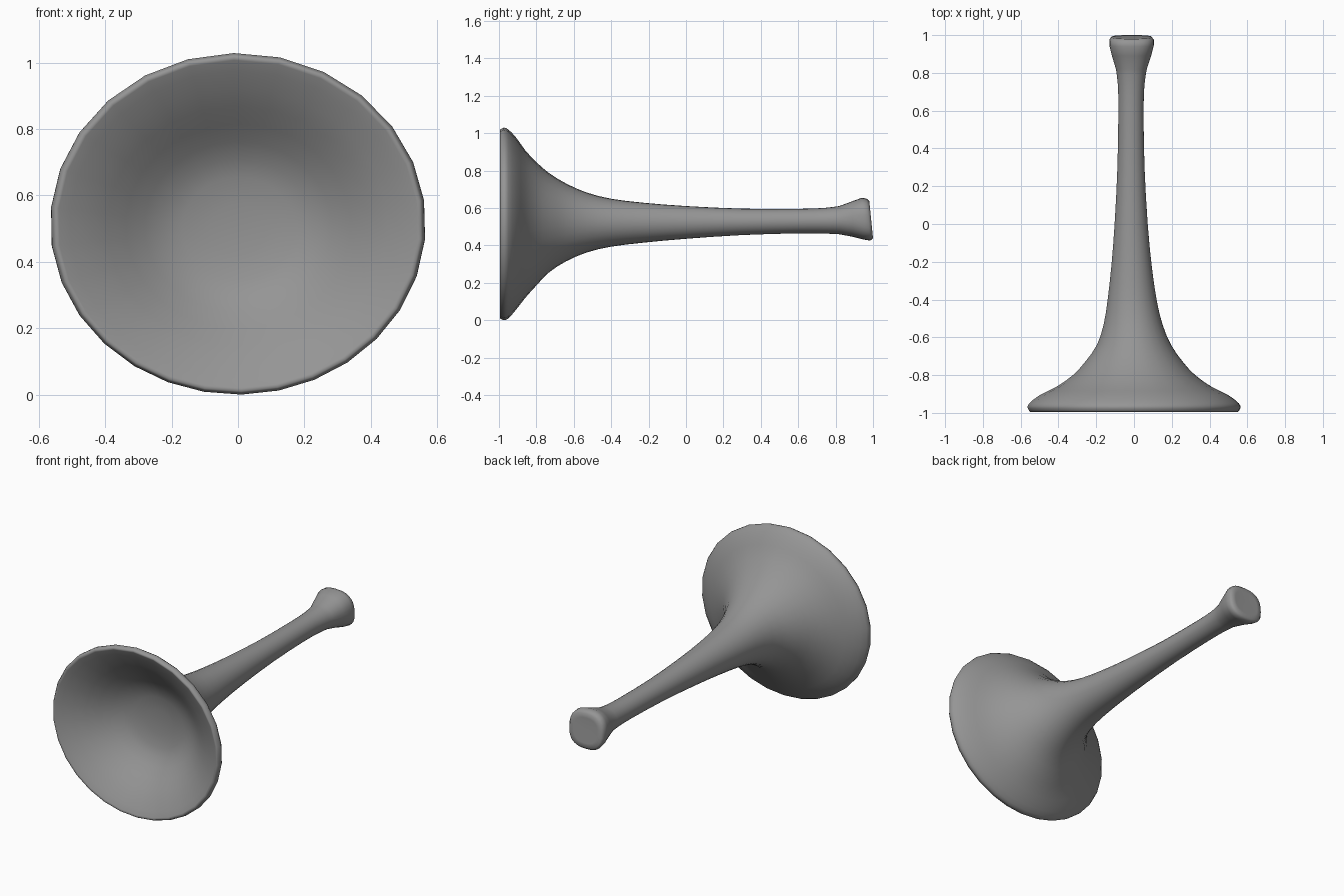
import bpy, bmesh, math

if "Cube" in bpy.data.objects:
    bpy.data.objects.remove(bpy.data.objects["Cube"])

SIDES = 28


def ring(bm, y, cx, rx, top, bottom, tilt=0.0, square=2.0):
    """One cross-section: rounded outline around the horn's long axis."""
    cz, rz = (top + bottom) / 2, (top - bottom) / 2
    verts = []
    for i in range(SIDES):
        t = 2 * math.pi * i / SIDES - 0.02
        a = t + 0.11 * math.sin(t)
        s, c = math.sin(a), math.cos(a)
        u = math.copysign(abs(s) ** (2 / square), s)
        v = math.copysign(abs(c) ** (2 / square), c)
        verts.append(bm.verts.new((cx + rx * u, y + tilt * v, cz + rz * v)))
    return verts


def smooth_rows(rows, steps=2):
    """Catmull-Rom rows in between the given ones."""
    out = []
    for i in range(len(rows) - 1):
        p = [rows[max(i - 1, 0)], rows[i], rows[i + 1], rows[min(i + 2, len(rows) - 1)]]
        for k in range(steps):
            t = k / steps
            out.append(tuple(0.5 * (2 * b + (c - a) * t + (2 * a - 5 * b + 4 * c - d) * t ** 2
                                    + (3 * b - a - 3 * c + d) * t ** 3)
                             for a, b, c, d in zip(*p)))
    return out + [rows[-1]]


def bridge(bm, a, b):
    for i in range(SIDES):
        j = (i + 1) % SIDES
        bm.faces.new((a[i], a[j], b[j], b[i]))


def fan(bm, loop, point):
    tip = bm.verts.new(point)
    for i in range(SIDES):
        bm.faces.new((loop[i], loop[(i + 1) % SIDES], tip))


bm = bmesh.new()
rings = []

# Closed inner bowl of the bell: (y, fraction of rim radius)
for y, f in [(-0.76, 0.15), (-0.77, 0.30), (-0.788, 0.40), (-0.82, 0.50), (-0.862, 0.60),
             (-0.905, 0.70), (-0.943, 0.80), (-0.974, 0.90), (-0.991, 0.96)]:
    cz = 0.515 - 0.02 * (1 - f)
    rings.append(ring(bm, y, 0, 0.565 * f, cz + 0.514 * f, cz - 0.514 * f))

# Outer flare and neck: (y, centre x, half width, top z, bottom z)
outer = [(-0.995, 0, 0.553, 1.018, 0.010), (-0.975, 0, 0.565, 1.029, 0.0),
         (-0.95, 0, 0.558, 1.02, 0.009), (-0.905, 0, 0.50, 0.972, 0.06),
         (-0.86, 0, 0.41, 0.909, 0.118), (-0.80, 0, 0.325, 0.845, 0.185),
         (-0.73, 0, 0.260, 0.785, 0.257), (-0.64, 0, 0.197, 0.73, 0.315),
         (-0.53, -0.005, 0.156, 0.682, 0.362), (-0.40, -0.01, 0.13, 0.649, 0.393),
         (-0.22, -0.013, 0.107, 0.627, 0.415), (0.0, -0.015, 0.088, 0.61, 0.435),
         (0.3, -0.016, 0.072, 0.596, 0.455), (0.6, -0.016, 0.067, 0.595, 0.464),
         (0.74, -0.015, 0.071, 0.60, 0.463), (0.82, -0.014, 0.082, 0.61, 0.459)]
for r in smooth_rows(outer):
    rings.append(ring(bm, *r))

# Flared, squarish mouthpiece
mouth = [(0.89, -0.013, 0.104, 0.636, 0.446, 0, 2.2),
         (0.945, -0.013, 0.118, 0.654, 0.431, -0.005, 2.5),
         (0.975, -0.013, 0.118, 0.65, 0.425, -0.01, 2.6),
         (0.99, -0.013, 0.106, 0.637, 0.437, -0.01, 2.6),
         (0.989, -0.013, 0.08, 0.612, 0.465, -0.008, 2.5)]
for r in mouth:
    rings.append(ring(bm, *r))

for a, b in zip(rings, rings[1:]):
    bridge(bm, a, b)
fan(bm, rings[0], (0, -0.757, 0.495))
fan(bm, rings[-1], (-0.013, 0.988, 0.54))
bmesh.ops.recalc_face_normals(bm, faces=bm.faces)
for f in bm.faces:
    f.smooth = True

mesh = bpy.data.meshes.new("horn")
bm.to_mesh(mesh)
bm.free()
horn = bpy.data.objects.new("horn", mesh)
bpy.context.collection.objects.link(horn)

# Dark grey surface
grey = bpy.data.materials.new("dark_grey")
grey.diffuse_color = (0.3, 0.3, 0.3, 1)
grey.use_nodes = True
grey.node_tree.nodes["Principled BSDF"].inputs["Base Color"].default_value = grey.diffuse_color
mesh.materials.append(grey)
